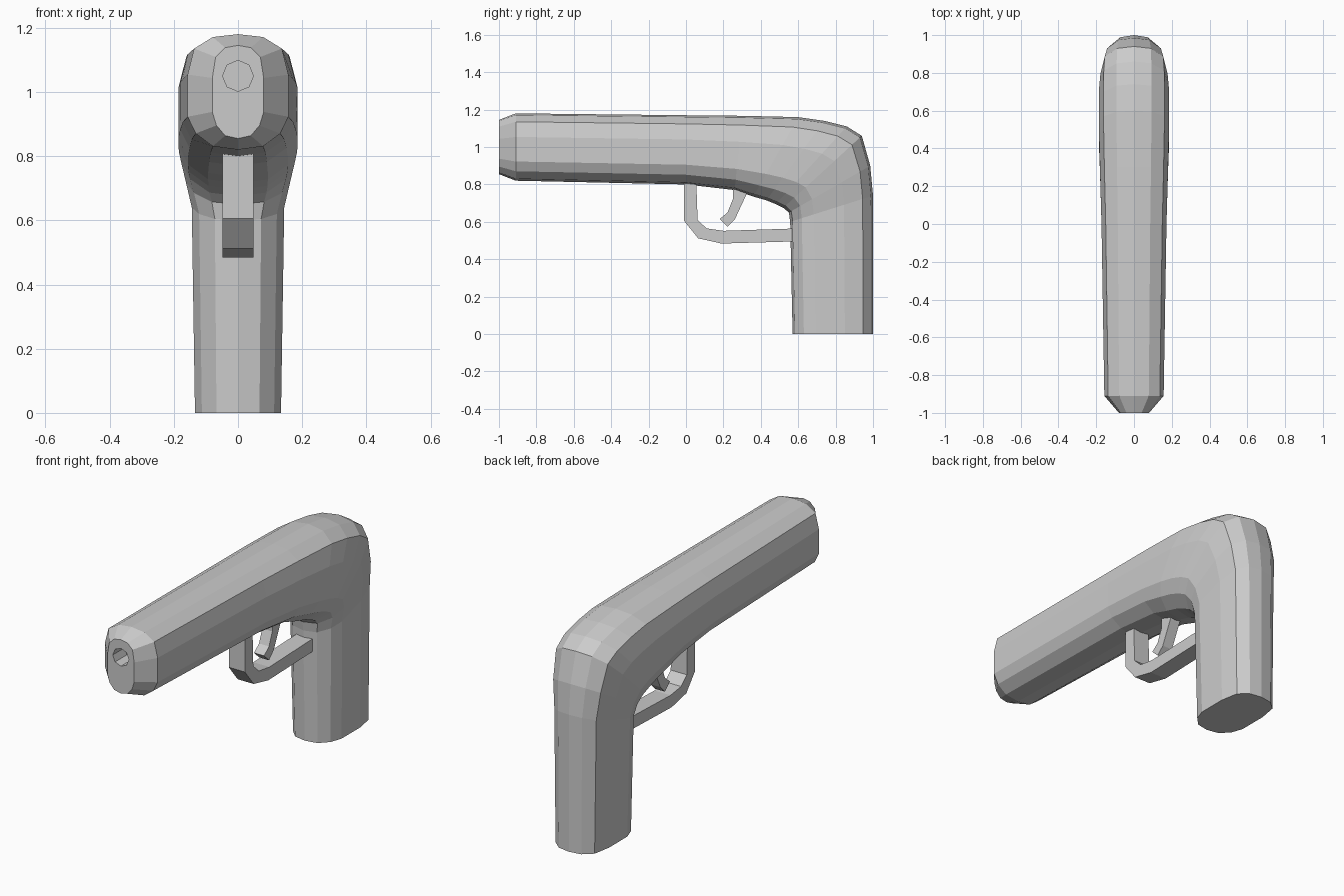
import bpy, bmesh
from mathutils import Vector

cube = bpy.data.objects.get("Cube")
if cube:
    bpy.data.objects.remove(cube)

GREY = (0.6, 0.6, 0.6, 1)
mat = bpy.data.materials.new("plain_grey")
mat.use_nodes = True
mat.diffuse_color = GREY
mat.node_tree.nodes["Principled BSDF"].inputs["Base Color"].default_value = GREY


def finish(bm, name):
    bmesh.ops.recalc_face_normals(bm, faces=bm.faces)
    mesh = bpy.data.meshes.new(name)
    bm.to_mesh(mesh)
    bm.free()
    mesh.materials.append(mat)
    obj = bpy.data.objects.new(name, mesh)
    bpy.context.collection.objects.link(obj)
    return obj


def plate(name, outline, half_width):
    """Side outline (y, z) extruded across x."""
    bm = bmesh.new()
    face = bm.faces.new([bm.verts.new((-half_width, y, z)) for y, z in outline])
    ext = bmesh.ops.extrude_face_region(bm, geom=[face])
    moved = [v for v in ext["geom"] if isinstance(v, bmesh.types.BMVert)]
    bmesh.ops.translate(bm, verts=moved, vec=(2 * half_width, 0, 0))
    return finish(bm, name)


# Body: one cross-section swept along the barrel and bent down into the grip
half = [(0, 1), (0.5, 0.95), (0.87, 0.75), (1, 0.3), (1, -0.43),
        (0.84, -0.72), (0.5, -0.94), (0, -1)]
section = half + [(-x, v) for x, v in half[-2:0:-1]]

# Each station: outer point (y, z), inner point (y, z), half width
stations = [
    ((-1, 1.145), (-1, 0.855), 0.08),
    ((-0.91, 1.18), (-0.91, 0.82), 0.157),
    ((0, 1.17), (0, 0.80), 0.172),
    ((0.3, 1.167), (0.26, 0.77), 0.18),
    ((0.6, 1.16), (0.36, 0.735), 0.186),
    ((0.74, 1.14), (0.43, 0.715), 0.186),
    ((0.86, 1.11), (0.48, 0.695), 0.184),
    ((0.94, 1.06), (0.52, 0.675), 0.178),
    ((0.985, 0.9), (0.55, 0.65), 0.163),
    ((1, 0.74), (0.557, 0.6), 0.144),
    ((1, 0), (0.57, 0), 0.134),
]
bm = bmesh.new()
rings = []
for outer, inner, width in stations:
    a, b = Vector((0, *outer)), Vector((0, *inner))
    mid, axis = (a + b) / 2, (a - b) / 2
    rings.append([bm.verts.new(mid + axis * v + Vector((x * width, 0, 0)))
                  for x, v in section])
for r, s in zip(rings, rings[1:]):
    for i in range(len(r)):
        j = (i + 1) % len(r)
        bm.faces.new((r[i], r[j], s[j], s[i]))
bm.faces.new(rings[0])
bm.faces.new(rings[-1])
body = finish(bm, "body")

# Muzzle bore cut into the front face
bpy.ops.mesh.primitive_cylinder_add(vertices=8, radius=0.048, depth=0.2,
                                    location=(0, -1, 1.05), rotation=(1.5708, 0, 0))
cutter = bpy.context.object
cutter.name = "bore_cutter"
cutter.hide_render = True
cutter.data.materials.append(mat)
mod = body.modifiers.new("bore", "BOOLEAN")
mod.operation = "DIFFERENCE"
mod.solver = "EXACT"
mod.object = cutter
bpy.context.view_layer.objects.active = body
bpy.ops.object.modifier_apply(modifier=mod.name)
bpy.data.objects.remove(cutter)

# Trigger guard and trigger
plate("trigger_guard", [
    (-0.01, 0.82), (-0.01, 0.605), (0.065, 0.512), (0.19, 0.484), (0.6, 0.496),
    (0.6, 0.565), (0.2, 0.552), (0.11, 0.565), (0.062, 0.61), (0.055, 0.82)], 0.048)
plate("trigger", [
    (0.25, 0.8), (0.25, 0.72), (0.222, 0.65), (0.18, 0.615),
    (0.222, 0.575), (0.262, 0.615), (0.32, 0.74), (0.34, 0.8)], 0.03)
